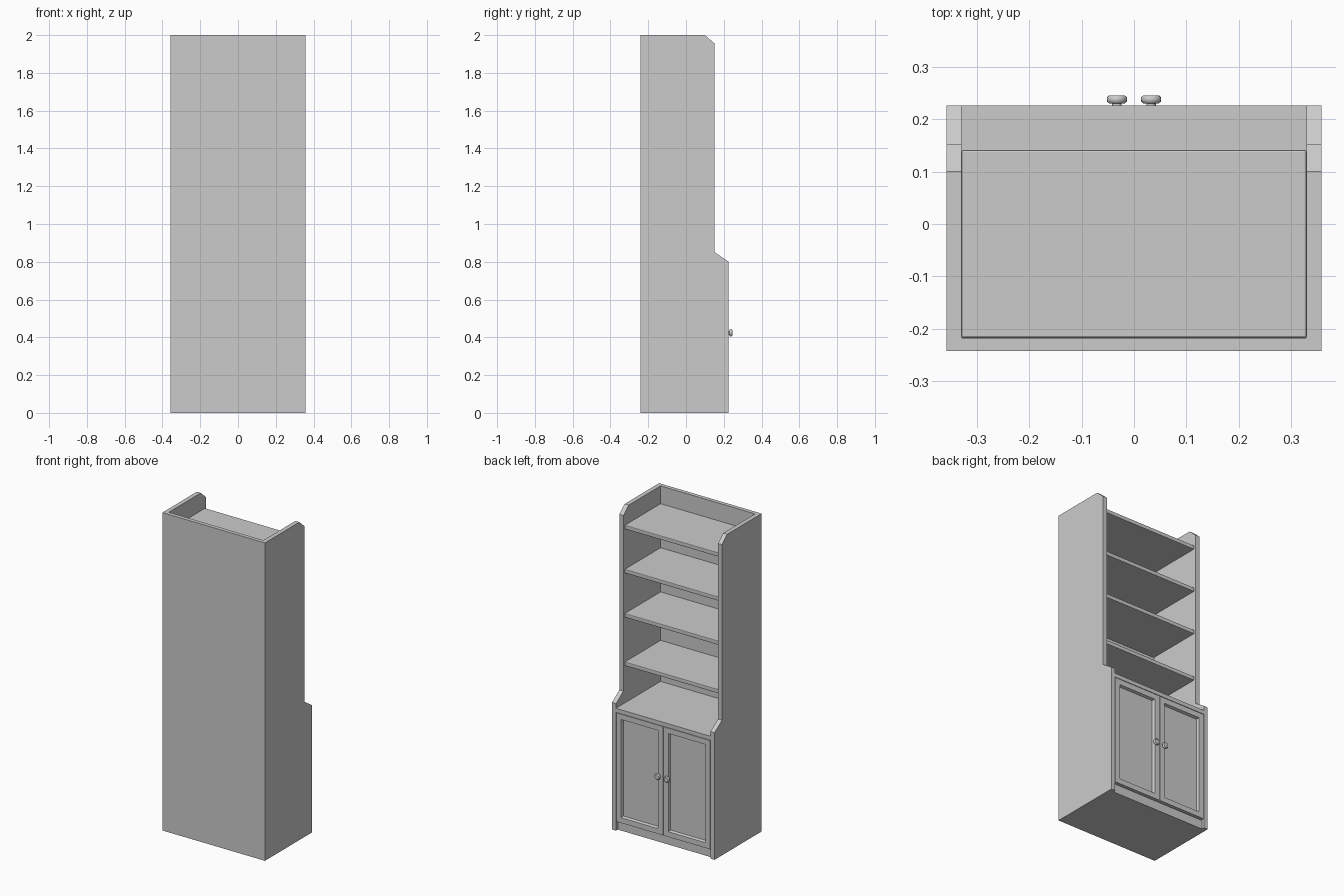
import bpy, bmesh, math
from mathutils import Matrix, Vector

if "Cube" in bpy.data.objects:
    bpy.data.objects.remove(bpy.data.objects["Cube"])


def finish(name, bm):
    bmesh.ops.recalc_face_normals(bm, faces=bm.faces)
    me = bpy.data.meshes.new(name)
    bm.to_mesh(me)
    bm.free()
    ob = bpy.data.objects.new(name, me)
    bpy.context.collection.objects.link(ob)
    return ob


def extrude_x(name, profile, x0, x1):
    """Extrude a closed (y, z) profile from x0 to x1."""
    bm = bmesh.new()
    face = bm.faces.new([bm.verts.new((x0, y, z)) for y, z in profile])
    geo = bmesh.ops.extrude_face_region(bm, geom=[face])["geom"]
    bmesh.ops.translate(bm, vec=(x1 - x0, 0, 0),
                        verts=[v for v in geo if isinstance(v, bmesh.types.BMVert)])
    return finish(name, bm)


def box(name, x, y, z):
    return extrude_x(name, [(y[0], z[0]), (y[1], z[0]), (y[1], z[1]), (y[0], z[1])], *x)


def bevel(ob, width):
    mod = ob.modifiers.new("soft_edges", "BEVEL")
    mod.width, mod.segments = width, 2


W, IN = 0.357, 0.329        # outer and inner half widths
BACK, FRONT = -0.242, 0.226

# stepped side panels
side = [(BACK, 0), (FRONT, 0), (FRONT, 0.80), (0.152, 0.85),
        (0.152, 1.955), (0.10, 2.0), (BACK, 2.0)]
for s, label in ((-1, "left"), (1, "right")):
    extrude_x(label + "_side_panel", side, s * IN, s * W)

# back, counter, floor and kick rail
box("back_panel", (-IN, IN), (BACK, -0.217), (0, 2.0))
box("counter", (-IN, IN), (-0.217, FRONT), (0.745, 0.77))
box("cabinet_floor", (-IN, IN), (-0.217, 0.208), (0, 0.055))

# upper shelves with softened edges
for i, z in enumerate((1.03, 1.335, 1.613, 1.89)):
    bevel(box(f"shelf_{i + 1}", (-IN, IN), (-0.217, 0.141), (z - 0.025, z)), 0.004)


def door(name, x0, x1):
    """Framed door whose centre panel is recessed with sloped edges."""
    ob = box(name, (x0, x1), (0.198, FRONT), (0.058, 0.742))
    bm = bmesh.new()
    bm.from_mesh(ob.data)
    front = max(bm.faces, key=lambda f: f.calc_center_median().y)
    bmesh.ops.inset_region(bm, faces=[front], thickness=0.047)
    bmesh.ops.inset_region(bm, faces=[front], thickness=0.008)
    bmesh.ops.translate(bm, vec=(0, -0.016, 0), verts=front.verts)
    bm.to_mesh(ob.data)
    bm.free()


door("left_door", -IN + 0.002, -0.002)
door("right_door", 0.002, IN - 0.002)

# turned door knobs, spun around the y axis
knob = [(0, 0.224), (0.009, 0.224), (0.009, 0.230), (0.015, 0.230), (0.0185, 0.233),
        (0.0195, 0.2375), (0.0185, 0.242), (0.015, 0.245), (0, 0.245)]
for s, label in ((-1, "left"), (1, "right")):
    bm = bmesh.new()
    c = Vector((s * 0.0325, 0, 0.424))
    vs = [bm.verts.new(c + Vector((r, y, 0))) for r, y in knob]
    es = [bm.edges.new(p) for p in zip(vs, vs[1:])]
    bmesh.ops.spin(bm, geom=vs + es, cent=c, axis=(0, 1, 0),
                   angle=math.tau, steps=20, use_duplicate=False)
    bmesh.ops.remove_doubles(bm, verts=bm.verts, dist=1e-5)
    ob = finish(label + "_knob", bm)
    bpy.ops.object.select_all(action="DESELECT")
    ob.select_set(True)
    bpy.context.view_layer.objects.active = ob
    bpy.ops.object.shade_smooth_by_angle(angle=math.radians(40))
